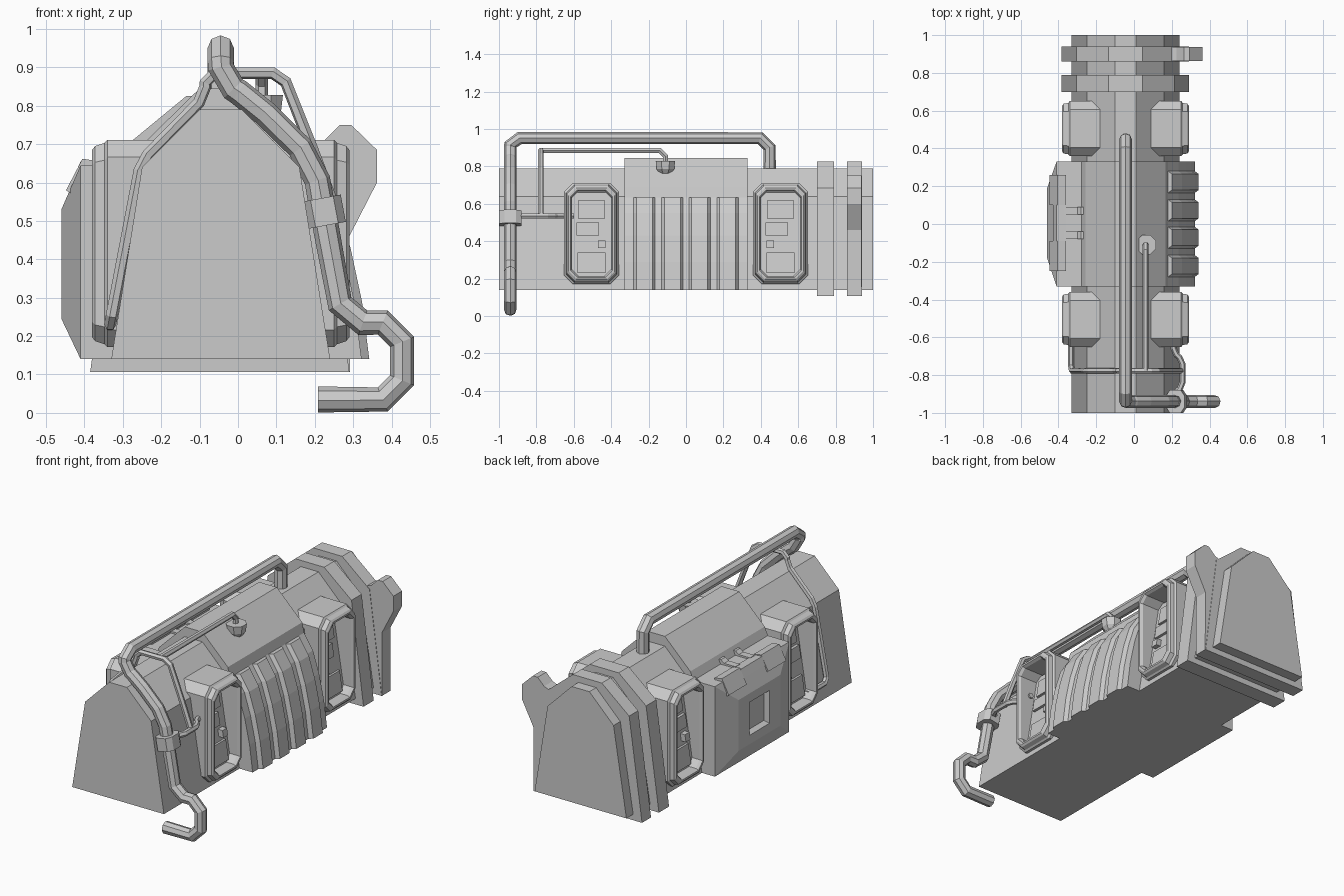
import bpy, bmesh
from mathutils import Vector

if "Cube" in bpy.data.objects:
    bpy.data.objects.remove(bpy.data.objects["Cube"])

CX = -0.045  # symmetry plane of the main hull


def loft(name, loops, ring=False):
    """Skin a row of equal-sized loops; cap the ends unless it closes on itself."""
    bm = bmesh.new()
    rows = [[bm.verts.new(p) for p in loop] for loop in loops]
    pairs = list(zip(rows, rows[1:]))
    if ring:
        pairs.append((rows[-1], rows[0]))
    else:
        bm.faces.new(rows[0])
        bm.faces.new(rows[-1])
    for a, b in pairs:
        n = len(a)
        for i in range(n):
            j = (i + 1) % n
            bm.faces.new((a[i], a[j], b[j], b[i]))
    bmesh.ops.recalc_face_normals(bm, faces=bm.faces)
    me = bpy.data.meshes.new(name)
    bm.to_mesh(me)
    bm.free()
    ob = bpy.data.objects.new(name, me)
    bpy.context.collection.objects.link(ob)
    return ob


def prism(name, profile, y0, y1, side=1):
    """Extrude an x,z profile along y, optionally mirrored across the hull."""
    def flip(x):
        return CX + side * (x - CX)
    return loft(name, [[(flip(x), y, z) for x, z in profile] for y in (y0, y1)])


def rect(x, y0, y1, z0, z1):
    return [(x, y0, z0), (x, y1, z0), (x, y1, z1), (x, y0, z1)]


def octagon(x, yc, hy, zc, hz, c):
    pts = [(-hy + c, -hz), (hy - c, -hz), (hy, -hz + c), (hy, hz - c),
           (hy - c, hz), (-hy + c, hz), (-hy, hz - c), (-hy, -hz + c)]
    return [(x, yc + a, zc + b) for a, b in pts]


def pipe(name, pts, r, d, res=2):
    """Low-poly tube through the points with cut corners of size d."""
    pts = [Vector(p) for p in pts]
    path = [pts[0]]
    for a, b, c in zip(pts, pts[1:], pts[2:]):
        for q in (a, c):
            v = q - b
            path.append(b + v.normalized() * min(d, 0.42 * v.length))
    path.append(pts[-1])
    cu = bpy.data.curves.new(name, 'CURVE')
    cu.dimensions = '3D'
    cu.bevel_depth = r
    cu.bevel_resolution = res
    cu.use_fill_caps = True
    sp = cu.splines.new('POLY')
    sp.points.add(len(path) - 1)
    for p, q in zip(sp.points, path):
        p.co = (*q, 1)
    sp.use_smooth = False
    ob = bpy.data.objects.new(name, cu)
    bpy.context.collection.objects.link(ob)
    bpy.ops.object.select_all(action='DESELECT')
    ob.select_set(True)
    bpy.context.view_layer.objects.active = ob
    bpy.ops.object.convert(target='MESH')


# Main hull
prism("hull", [(-.33, .14), (-.25, .64), (-.10, .79), (.01, .79), (.16, .64), (.24, .14)], -1, 1)

# Rear bands and the fin on the last band
band = [(-.385, .107), (-.305, .685), (-.135, .825), (.045, .825), (.215, .685), (.29, .107)]
for i, (y0, y1) in enumerate([(.70, .79), (.86, .94)]):
    prism(f"rear_band_{i}", band, y0, y1)
prism("rear_fin", [(.15, .107), (.15, .68), (.225, .71), (.265, .75), (.295, .75), (.362, .685),
                   (.362, .60), (.29, .46), (.292, .107)], .862, .938)

# Middle housing and its curved ribs
arc = [(.20, .635), (.255, .55), (.293, .43), (.323, .29), (.342, .14)]
prism("middle_housing", [(-.28, .14), (-.28, .64), (-.258, .69), (-.10, .845), (.01, .845), (.168, .69)]
      + [(x - .02, z) for x, z in arc], -.33, .33)
for i, y0 in enumerate((-.28, -.13, .015, .165)):
    y1 = y0 + .115
    loft(f"rib_{i}", [[(x - dx, y, z) for x, z in arc] + [(.15, y, .14), (.15, y, .635)]
                      for y, dx in ((y0, .02), (y0 + .015, 0), (y1 - .015, 0), (y1, .02))])

# Left side box with tapered face and recessed window
loft("side_box", [rect(-.25, -.33, .33, .14, .645), rect(-.41, -.33, .33, .14, .645),
                  rect(-.46, -.18, .19, .245, .53), rect(-.46, -.085, .095, .295, .48),
                  rect(-.435, -.07, .08, .31, .465)])

# Latch plates on the box top
flap = [(-.36, .64), (-.36, .655), (-.405, .662), (-.448, .58), (-.432, .57)]
for i, (y0, y1) in enumerate([(-.25, -.09), (.10, .26)]):
    prism(f"latch_plate_{i}", flap, y0, y1)
prism("latch_bridge", [(-.36, .64), (-.36, .652), (-.41, .655), (-.43, .61), (-.41, .60)], -.09, .10)
for i, y in enumerate((-.06, .07)):
    prism(f"latch_arm_{i}", [(-.26, .64), (-.26, .67), (-.28, .67), (-.30, .655), (-.37, .655), (-.37, .64)],
          y - .02, y + .02)


# Framed side pods, open in the middle, with panels lying on the hull wall
def wall_panel(name, yc, hy, z0, z1, t, side):
    def wall(z):
        return .24 - .16 * (z - .14)
    prism(name, [(wall(z0) - .01, z0), (wall(z0) + t, z0), (wall(z1) + t, z1), (wall(z1) - .01, z1)],
          yc - hy, yc + hy, side)


for side, sname in ((1, "right"), (-1, "left")):
    for yc, yname in ((-.505, "front"), (.505, "rear")):
        tag = f"{sname}_{yname}"
        rings = [(.06, .146, .27, .045), (.25, .146, .27, .045), (.258, .136, .262, .045),
                 (.282, .132, .254, .042), (.29, .122, .244, .04), (.29, .112, .234, .038),
                 (.275, .104, .226, .035), (.06, .104, .226, .035)]
        loft(f"pod_frame_{tag}", [octagon(CX + side * (x - CX), yc, hy, .441, hz, c)
                                  for x, hy, hz, c in rings], ring=True)
        wall_panel(f"pod_back_{tag}", yc, .11, .19, .66, .006, side)
        wall_panel(f"pod_upper_panel_{tag}", yc, .07, .52, .62, .018, side)
        wall_panel(f"pod_middle_panel_{tag}", yc - .02, .06, .43, .50, .022, side)
        wall_panel(f"pod_lower_panel_{tag}", yc, .075, .23, .34, .018, side)
        wall_panel(f"pod_knob_{tag}", .45 if yc > 0 else -.45, .02, .365, .405, .035, side)

# Handle and hooked front pipe, one run of tube
Y = -.94
pipe("handle_pipe", [(CX, .447, .77), (CX, .447, .951), (CX, Y, .951), (CX, Y, .865), (.035, Y, .815),
                     (.198, Y, .655), (.222, Y, .52), (.275, Y, .235), (.427, Y, .235),
                     (.427, Y, .035), (.208, Y, .035)], .034, .05)

# Clamp around the front pipe
axis = Vector((.053, 0, -.285)).normalized()
u, v, c = axis.cross(Vector((0, 1, 0))), Vector((0, 1, 0)), Vector((.225, Y, .524))
shape = [(.05, .03), (.03, .06), (-.03, .06), (-.05, .03), (-.05, -.03), (-.03, -.06), (.03, -.06), (.05, -.03)]
loft("pipe_clamp", [[c + axis * h + u * a + v * b for a, b in shape] for h in (-.036, .036)])

# Thin tubing: hoop over the hull, link to the clamp, and feed to the roof cap
T = -.777
pipe("hoop_tube", [(-.333, -.6, .23), (-.333, T, .23), (-.252, T, .655), (-.085, T, .825), (-.085, T, .885),
                   (.115, T, .885), (.20, T, .67), (.25, T, .535)], .016, .025, 1)
pipe("clamp_tube", [(.225, -.89, .535), (.256, -.86, .535), (.256, -.72, .535), (.21, -.68, .535),
                    (.21, -.6, .535)], .016, .02, 1)
pipe("feed_tube", [(.062, T, .885), (.062, -.11, .885), (.062, -.11, .80)], .016, .03, 1)
levels = [(.752, .025), (.785, .047), (.828, .052)]
loft("feed_cap", [[(.065 + a * r, -.11 + b * r, z) for a, b in
                   ((1, .41), (.41, 1), (-.41, 1), (-1, .41), (-1, -.41), (-.41, -1), (.41, -1), (1, -.41))]
                  for z, r in levels])
